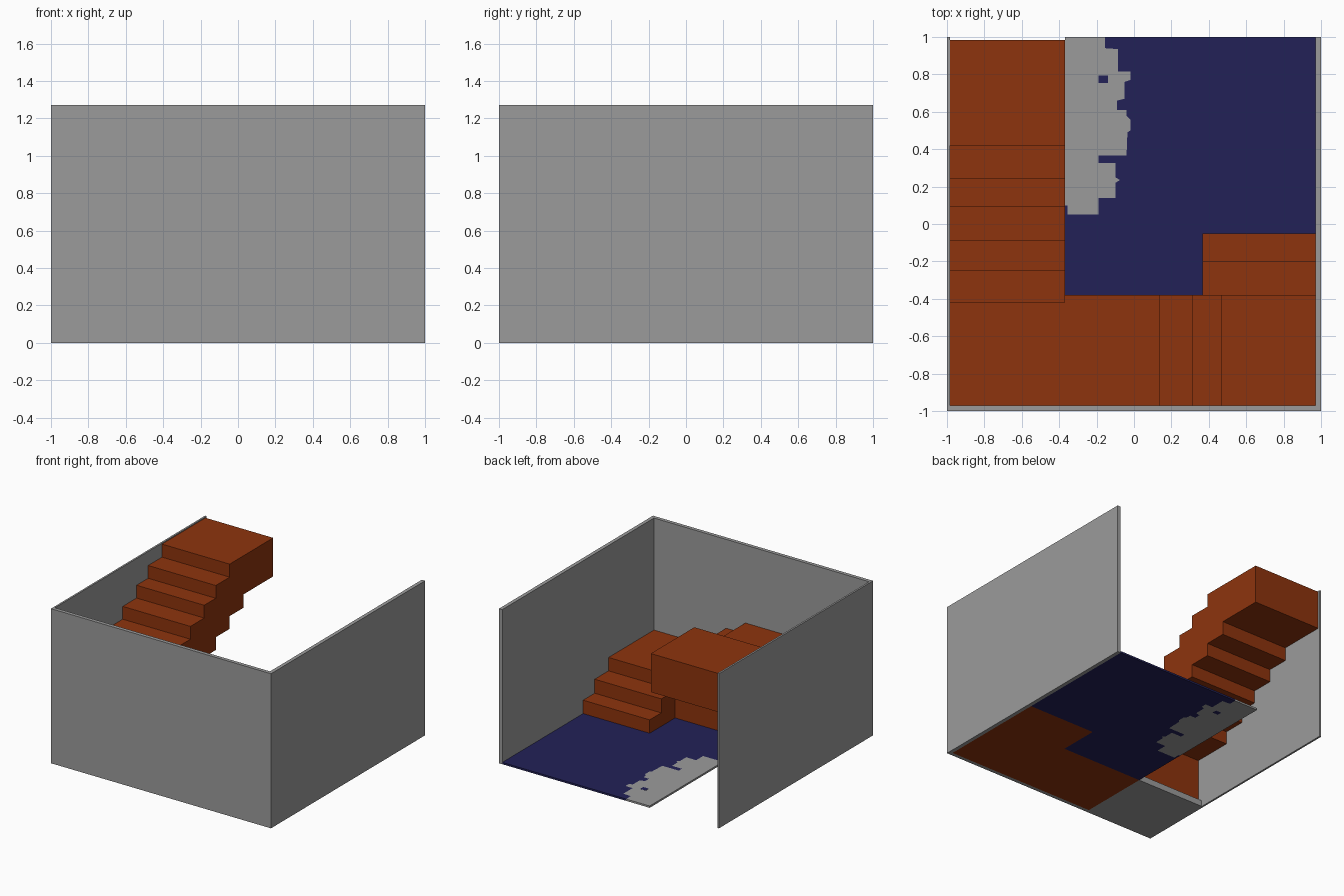
import bpy, bmesh

if "Cube" in bpy.data.objects:
    bpy.data.objects.remove(bpy.data.objects["Cube"])


def material(name, rgb):
    m = bpy.data.materials.new(name)
    m.diffuse_color = (*rgb, 1)
    m.use_nodes = True
    m.node_tree.nodes["Principled BSDF"].inputs["Base Color"].default_value = m.diffuse_color
    return m


GREY = material("wall grey", (0.33, 0.33, 0.33))
RUST = material("rust wood", (0.27, 0.034, 0.004))
BLUE = material("deep blue", (0.016, 0.015, 0.095))


def prism(name, outline, z0, z1, mat):
    """Extrude a plan outline from z0 to z1."""
    bm = bmesh.new()
    face = bm.faces.new([bm.verts.new((x, y, z0)) for x, y in outline])
    ext = bmesh.ops.extrude_face_region(bm, geom=[face])
    bmesh.ops.translate(bm, vec=(0, 0, z1 - z0),
                        verts=[v for v in ext["geom"] if isinstance(v, bmesh.types.BMVert)])
    bmesh.ops.recalc_face_normals(bm, faces=bm.faces)
    me = bpy.data.meshes.new(name)
    bm.to_mesh(me)
    bm.free()
    me.materials.append(mat)
    ob = bpy.data.objects.new(name, me)
    bpy.context.collection.objects.link(ob)
    return ob


def box(name, x0, x1, y0, y1, z0, z1, mat):
    return prism(name, [(x0, y0), (x1, y0), (x1, y1), (x0, y1)], z0, z1, mat)


# Walls
H = 1.27
box("front_wall", -1, 1, -1, -0.97, 0, H, GREY)
box("right_wall", 0.97, 1, -0.97, 1, 0, H, GREY)
box("left_wall", -1, -0.985, -0.97, 1, 0, H, GREY)

# Floor: blue area and worn grey patch share one ragged edge
T = 0.015
edge = [(-0.37, 0.1), (-0.355, 0.1), (-0.355, 0.05), (-0.19, 0.05), (-0.19, 0.14),
        (-0.1, 0.14), (-0.1, 0.22), (-0.075, 0.235), (-0.1, 0.25), (-0.1, 0.325),
        (-0.19, 0.325), (-0.19, 0.365), (-0.04, 0.365), (-0.035, 0.49), (-0.02, 0.5),
        (-0.02, 0.56), (-0.04, 0.58), (-0.04, 0.61), (-0.09, 0.61), (-0.09, 0.66),
        (-0.05, 0.67), (-0.05, 0.76), (-0.02, 0.77), (-0.02, 0.815), (-0.085, 0.815),
        (-0.085, 0.935), (-0.155, 0.94), (-0.155, 1)]
prism("blue_floor", edge + [(0.97, 1), (0.97, -0.05), (0.365, -0.05),
                            (0.365, -0.38), (-0.37, -0.38)], 0, T, BLUE)
prism("floor_patch", edge + [(-0.37, 1)], 0, T, GREY)
box("blue_spot", -0.19, -0.14, 0.755, 0.795, -0.0005, T + 0.001, BLUE)
box("corner_floor", -0.985, -0.37, -0.97, -0.38, 0, 0.05, GREY)

# Lower flight rising towards the front, with its corner landing
for i, (y0, y1, z) in enumerate([(-0.20, -0.05, 0.125), (-0.38, -0.20, 0.24)]):
    box(f"lower_step_{i + 1}", 0.365, 0.97, y0, y1, 0, z, RUST)
box("lower_landing", 0.47, 0.97, -0.97, -0.38, 0, 0.35, RUST)

# Middle flight along the front wall
for i, (x0, x1, z) in enumerate([(0.315, 0.47, 0.445), (0.14, 0.315, 0.54)]):
    box(f"middle_step_{i + 1}", x0, x1, -0.97, -0.38, 0, z, RUST)
box("middle_landing", -0.37, 0.14, -0.97, -0.38, 0, 0.63, RUST)
box("corner_landing", -0.985, -0.37, -0.97, -0.42, 0.05, 0.63, RUST)

# Upper flight: overlapping slabs, each two treads deep and three risers tall
ys = [-0.42, -0.25, -0.09, 0.09, 0.24, 0.42, 0.60]
R = 0.105
for i in range(5):
    top = 0.63 + R * (i + 1)
    box(f"upper_step_{i + 1}", -0.985, -0.37, ys[i], ys[i + 2], top - 3 * R - 0.005, top, RUST)
box("top_landing", -0.985, -0.37, 0.42, 0.985, 0.945, 1.262, RUST)
